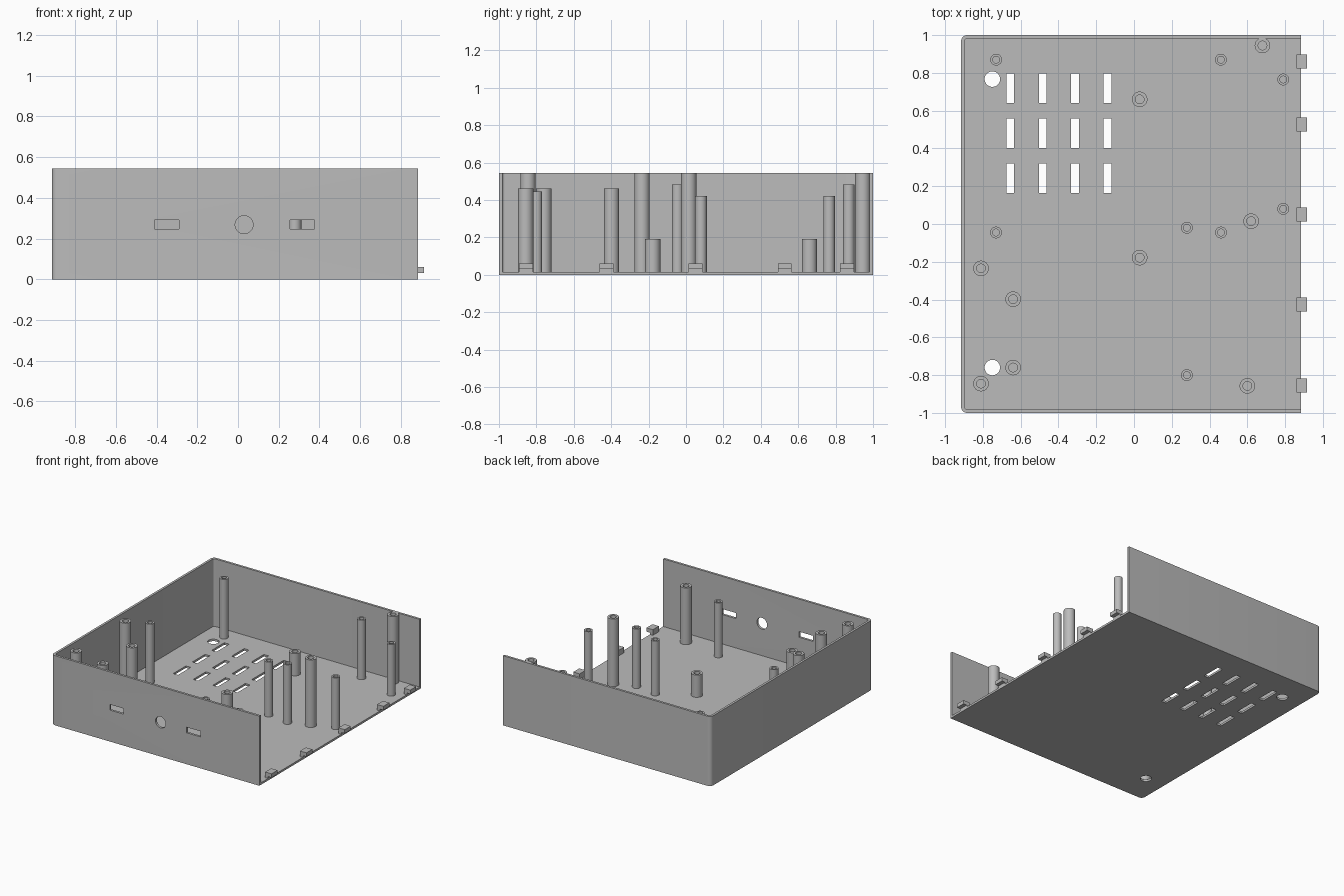
import bpy
import bmesh
from math import pi, sin, cos
from mathutils import Matrix, Vector

if "Cube" in bpy.data.objects:
    bpy.data.objects.remove(bpy.data.objects["Cube"], do_unlink=True)

LEFT, RIGHT, HALF, TOP = -0.915, 0.885, 1.0, 0.545
WALL, FLOOR = 0.018, 0.016

grey = bpy.data.materials.new("plain grey plastic")
grey.use_nodes = True
grey.diffuse_color = (0.5, 0.5, 0.5, 1)
grey.node_tree.nodes["Principled BSDF"].inputs["Base Color"].default_value = (0.5, 0.5, 0.5, 1)


def finish(bm, name):
    bmesh.ops.recalc_face_normals(bm, faces=bm.faces)
    mesh = bpy.data.meshes.new(name)
    bm.to_mesh(mesh)
    bm.free()
    mesh.materials.append(grey)
    obj = bpy.data.objects.new(name, mesh)
    bpy.context.collection.objects.link(obj)
    return obj


def add_box(bm, x0, x1, y0, y1, z0, z1):
    centre = Vector((x0 + x1, y0 + y1, z0 + z1)) / 2
    size = Matrix.Diagonal((x1 - x0, y1 - y0, z1 - z0, 1))
    bmesh.ops.create_cube(bm, size=1, matrix=Matrix.Translation(centre) @ size)


def add_cylinder(bm, centre, radius, depth, rotation=Matrix()):
    bmesh.ops.create_cone(bm, cap_ends=True, segments=40, radius1=radius, radius2=radius,
                          depth=depth, matrix=Matrix.Translation(centre) @ rotation)


def tray_prism(name, x0, x1, half, radius, z0, z1):
    """Block with its two corners at x0 rounded."""
    outline = [(x1, -half), (x1, half)]
    for side, start in ((1, pi / 2), (-1, pi)):
        for i in range(7):
            a = start + i * pi / 12
            outline.append((x0 + radius + radius * cos(a),
                            side * (half - radius) + radius * sin(a)))
    bm = bmesh.new()
    face = bm.faces.new([bm.verts.new((x, y, z0)) for x, y in outline])
    out = bmesh.ops.extrude_face_region(bm, geom=[face])
    moved = [v for v in out["geom"] if isinstance(v, bmesh.types.BMVert)]
    bmesh.ops.translate(bm, verts=moved, vec=(0, 0, z1 - z0))
    return finish(bm, name)


def cut(obj, cutter):
    """Subtract the cutter and discard it."""
    mod = obj.modifiers.new("cut", 'BOOLEAN')
    mod.operation, mod.solver, mod.object = 'DIFFERENCE', 'EXACT', cutter
    bpy.context.view_layer.update()
    result = bpy.data.meshes.new_from_object(
        obj.evaluated_get(bpy.context.evaluated_depsgraph_get()))
    obj.modifiers.clear()
    obj.data = result
    bpy.data.objects.remove(cutter, do_unlink=True)


# Open-topped tray with its right end left open
tray = tray_prism("enclosure_tray", LEFT, RIGHT, HALF, 0.03, 0, TOP)
cut(tray, tray_prism("cavity_cutter", LEFT + WALL, RIGHT + 0.1, HALF - WALL,
                     0.014, FLOOR, TOP + 0.1))

# Floor vents, floor holes and front wall openings
bm = bmesh.new()
for x in (-0.655, -0.483, -0.312, -0.141):
    for y in (0.718, 0.48, 0.243):
        add_box(bm, x - 0.021, x + 0.021, y - 0.078, y + 0.078, -0.05, 0.05)
for y in (-0.76, 0.767):
    add_cylinder(bm, (-0.75, y, 0), 0.041, 0.1)
for x in (-0.35, 0.315):
    add_box(bm, x - 0.06, x + 0.06, -1.05, -0.95, 0.246, 0.29)
add_cylinder(bm, (0.03, -1, 0.268), 0.044, 0.1, Matrix.Rotation(pi / 2, 4, 'X'))
cut(tray, finish(bm, "openings_cutter"))

parts = [tray]


def screw_post(name, x, y, top, outer, inner):
    bm = bmesh.new()
    ring = [(inner, FLOOR), (outer, FLOOR), (outer, top), (inner, top)]
    verts = [bm.verts.new((r, 0, z)) for r, z in ring]
    edges = [bm.edges.new((verts[i], verts[(i + 1) % 4])) for i in range(4)]
    bmesh.ops.spin(bm, geom=verts + edges, cent=(0, 0, 0), axis=(0, 0, 1),
                   angle=2 * pi, steps=32)
    bmesh.ops.remove_doubles(bm, verts=bm.verts, dist=0.0001)
    post = finish(bm, name)
    post.location = (x, y, 0)
    parts.append(post)


# Hollow screw posts, grouped by height and girth
THICK, THIN = (0.041, 0.023), (0.031, 0.018)
groups = [
    ("lid_post", TOP, THICK, [(-0.81, -0.845), (-0.81, -0.235), (0.62, 0.015), (0.68, 0.945)]),
    ("tall_post", 0.46, THICK, [(0.6, -0.857), (-0.64, -0.76), (-0.64, -0.398)]),
    ("short_post", 0.19, THICK, [(0.03, -0.178), (0.03, 0.66)]),
    ("slim_tall_post", 0.482, THIN, [(-0.73, -0.045), (0.46, -0.045), (-0.73, 0.87), (0.46, 0.87)]),
    ("slim_middle_post", 0.445, THIN, [(0.28, -0.8), (0.28, -0.02)]),
    ("slim_edge_post", 0.42, THIN, [(0.79, 0.08), (0.79, 0.765)]),
]
for name, top, (outer, inner), spots in groups:
    for i, (x, y) in enumerate(spots, 1):
        screw_post(f"{name}_{i}", x, y, top, outer, inner)

# Locating tabs that overhang the open end, each on a small riser
for i, y in enumerate((-0.855, -0.425, 0.05, 0.528, 0.86), 1):
    bm = bmesh.new()
    add_box(bm, 0.86, 0.915, y - 0.037, y + 0.037, 0.03, 0.06)
    add_box(bm, 0.86, RIGHT, y - 0.037, y + 0.037, FLOOR, 0.03)
    parts.append(finish(bm, f"edge_tab_{i}"))

# Smooth the round surfaces and keep the edges crisp
bpy.ops.object.select_all(action='DESELECT')
for part in parts:
    part.select_set(True)
bpy.context.view_layer.objects.active = tray
bpy.ops.object.shade_smooth_by_angle(angle=pi / 6)
